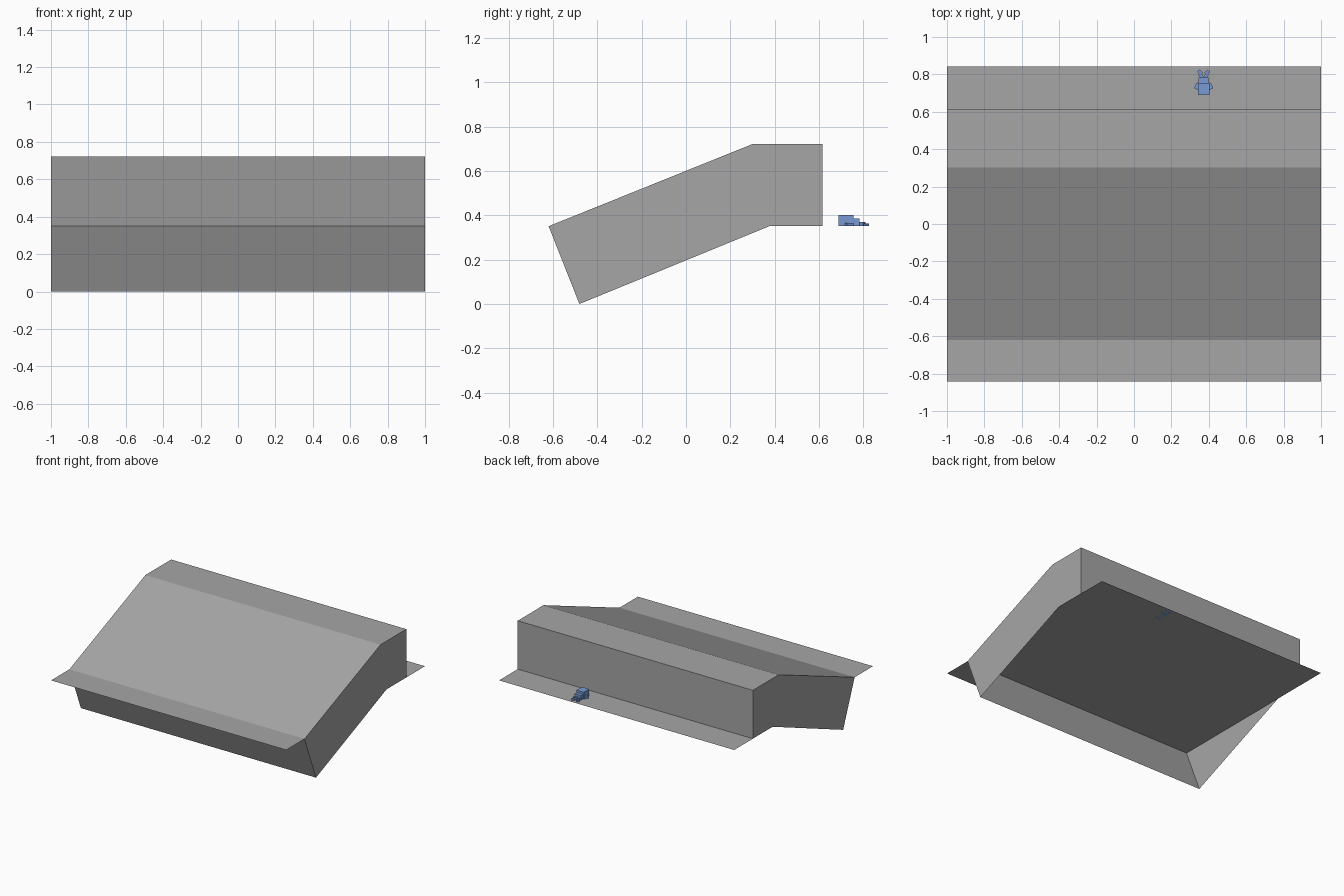
import bpy, bmesh, math
from mathutils import Matrix

if "Cube" in bpy.data.objects:
    bpy.data.objects.remove(bpy.data.objects["Cube"])


def material(name, rgb):
    m = bpy.data.materials.new(name)
    m.diffuse_color = (*rgb, 1)
    m.use_nodes = True
    m.node_tree.nodes["Principled BSDF"].inputs["Base Color"].default_value = m.diffuse_color
    return m


GREY = material("grey", (0.38, 0.38, 0.38))
BLUE = material("blue", (0.19, 0.32, 0.65))
LEVEL = 0.351


def make_object(name, bm, mat):
    bmesh.ops.recalc_face_normals(bm, faces=bm.faces)
    mesh = bpy.data.meshes.new(name)
    bm.to_mesh(mesh)
    bm.free()
    mesh.materials.append(mat)
    ob = bpy.data.objects.new(name, mesh)
    bpy.context.collection.objects.link(ob)
    return ob


def box(name, x, y, z0, z1, sx, sy, angle=0):
    bm = bmesh.new()
    bmesh.ops.create_cube(bm, size=1, matrix=Matrix.Translation((x, y, (z0 + z1) / 2))
                          @ Matrix.Rotation(math.radians(angle), 4, 'Z')
                          @ Matrix.Diagonal((sx, sy, z1 - z0, 1)))
    return make_object(name, bm, BLUE)


# Thin flat sheet passing through the shell
bm = bmesh.new()
bmesh.ops.create_grid(bm, x_segments=1, y_segments=1, size=1,
                      matrix=Matrix.Translation((0, 0, LEVEL)) @ Matrix.Diagonal((1, 0.843, 1, 1)))
make_object("flat_sheet", bm, GREY)

# Bent shell extruded along x, open under its sloping part
profile = [(-0.62, LEVEL), (0.303, 0.723), (0.616, 0.723),
           (0.616, LEVEL), (0.376, LEVEL), (-0.481, 0.0)]
bm = bmesh.new()
left, right = ([bm.verts.new((x, y, z)) for y, z in profile] for x in (-1, 1))
bm.faces.new(left)
bm.faces.new(right)
for i in range(len(profile)):
    if i != 4:
        j = (i + 1) % len(profile)
        bm.faces.new((left[i], left[j], right[j], right[i]))
make_object("bent_shell", bm, GREY)

# Small crouching figure on the rear strip of the sheet
CX = 0.372
box("figure_body", CX, 0.722, LEVEL, 0.402, 0.062, 0.066)
box("figure_head", CX, 0.768, LEVEL, 0.386, 0.054, 0.028)
for side, word in ((-1, "left"), (1, "right")):
    box(f"{word}_arm", CX + side * 0.034, 0.737, LEVEL, 0.366, 0.022, 0.034, side * 28)
    box(f"{word}_leg", CX + side * 0.012, 0.790, LEVEL, 0.369, 0.018, 0.034, -side * 35)
    box(f"{word}_foot", CX + side * 0.019, 0.811, LEVEL, 0.363, 0.018, 0.026, -side * 50)
